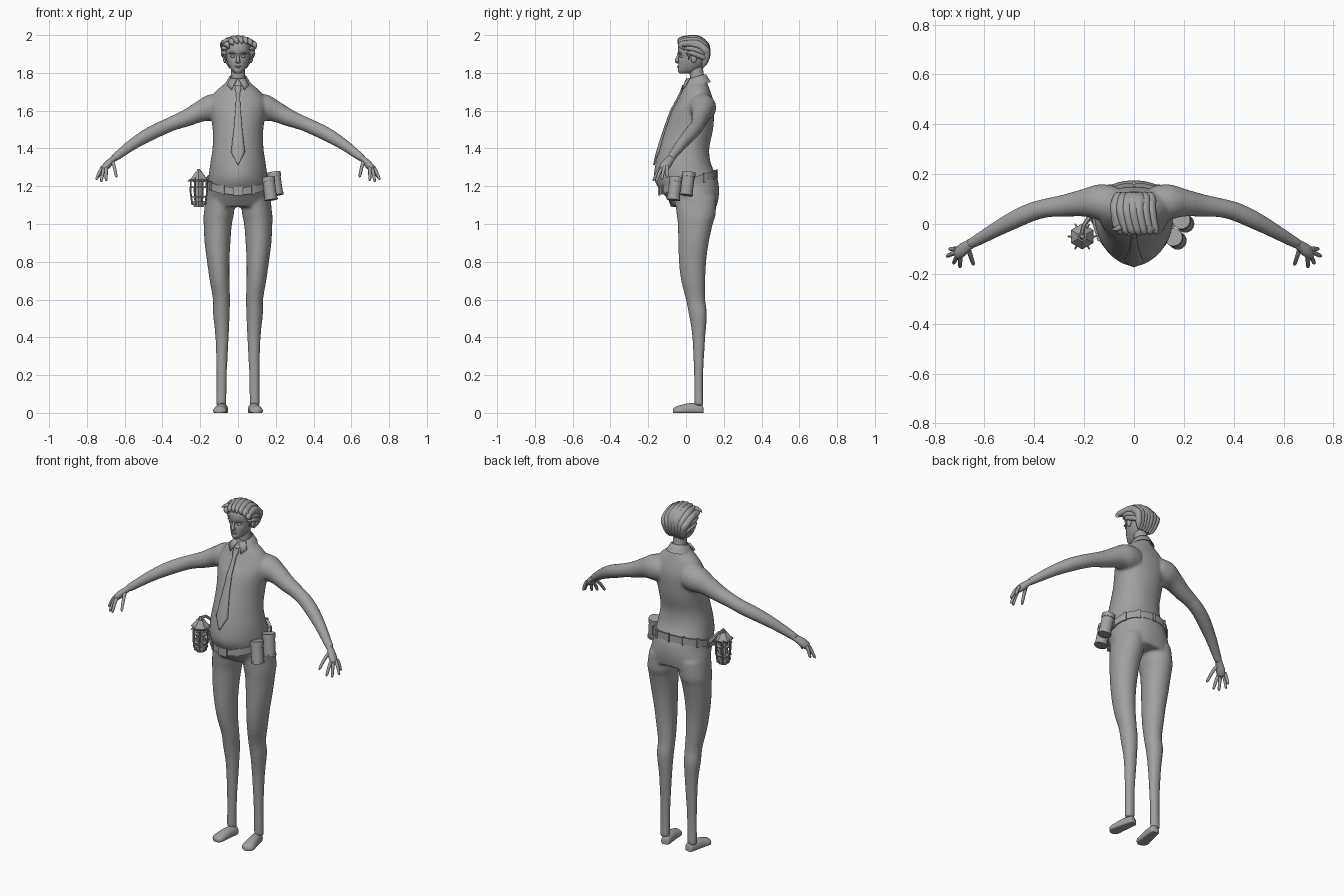
import bpy, bmesh, math
from mathutils import Vector, Matrix

if "Cube" in bpy.data.objects:
    bpy.data.objects.remove(bpy.data.objects["Cube"])

grey = bpy.data.materials.new("plain grey")
grey.use_nodes = True
COLOUR = (0.36, 0.36, 0.36, 1)
grey.diffuse_color = COLOUR
grey.node_tree.nodes["Principled BSDF"].inputs["Base Color"].default_value = COLOUR


def finish(bm, name, angle=50, voxel=0, thick=0):
    """Turn a bmesh into a named object with shading and optional modifiers."""
    bmesh.ops.recalc_face_normals(bm, faces=bm.faces)
    me = bpy.data.meshes.new(name)
    bm.to_mesh(me)
    bm.free()
    me.materials.append(grey)
    me.polygons.foreach_set("use_smooth", [angle > 0] * len(me.polygons))
    if angle:
        me.set_sharp_from_angle(angle=math.radians(angle))
    ob = bpy.data.objects.new(name, me)
    bpy.context.collection.objects.link(ob)
    if thick:
        mod = ob.modifiers.new("thickness", 'SOLIDIFY')
        mod.thickness, mod.offset = thick, 0
    if voxel:
        mod = ob.modifiers.new("fuse", 'REMESH')
        mod.mode, mod.voxel_size, mod.use_smooth_shade = 'VOXEL', voxel, True
        mod = ob.modifiers.new("soften", 'SMOOTH')
        mod.factor, mod.iterations = 0.5, 8
    return ob


def curve(rows, t):
    """Smooth interpolation through table rows at index t."""
    i = max(0, min(int(t), len(rows) - 2))
    f, last = t - i, len(rows) - 1
    a, b, c, d = (rows[max(0, min(k, last))] for k in (i - 1, i, i + 1, i + 2))
    return [q + f * ((r - p) + f * ((2*p - 5*q + 4*r - s) + f * (3*(q - r) + s - p))) / 2
            for p, q, r, s in zip(a, b, c, d)]


def at_height(rows, z):
    """Interpolate a table whose first column falls with height."""
    for i in range(len(rows) - 1):
        if z >= rows[i + 1][0]:
            break
    f = (rows[i][0] - z) / (rows[i][0] - rows[i + 1][0])
    return curve(rows, i + max(0, min(1, f)))


def dense(rows, step=4):
    return [curve(rows, k / step) for k in range((len(rows) - 1) * step + 1)]


def loft(bm, rings, closed=False):
    vs = [[bm.verts.new(p) for p in r] for r in rings]
    n = len(vs[0])
    pairs = list(zip(vs, vs[1:])) + ([(vs[-1], vs[0])] if closed else [])
    for a, b in pairs:
        for k in range(n):
            bm.faces.new((a[k], a[(k + 1) % n], b[(k + 1) % n], b[k]))
    if not closed:
        bm.faces.new(vs[0])
        bm.faces.new(vs[-1])


def tube(bm, rows, sides=12, flat=1, step=4):
    """Round limb along rows of x, y, z, radius."""
    pts = dense(rows, step)
    u, rings = Vector((0.3, 0.5, 1)), []
    for i, (x, y, z, r) in enumerate(pts):
        t = Vector(pts[min(i + 1, len(pts) - 1)][:3]) - Vector(pts[max(i - 1, 0)][:3])
        t.normalize()
        u = (u - t * u.dot(t)).normalized()
        w = t.cross(u)
        r = max(r, 0.001)
        rings.append([Vector((x, y, z)) + r * (math.cos(a) * u * flat + math.sin(a) * w)
                      for a in (math.tau * k / sides for k in range(sides))])
    loft(bm, rings)


def blob(bm, loc, size, seg=16):
    m = Matrix.Translation(loc) @ Matrix.Diagonal((*size, 1))
    bmesh.ops.create_uvsphere(bm, u_segments=seg, v_segments=seg // 2, radius=1, matrix=m)


def drum(bm, loc, r1, r2, h, sides=20, rot=(0, 0)):
    m = Matrix.Translation(loc) @ Matrix.Rotation(rot[0], 4, 'X') @ Matrix.Rotation(rot[1], 4, 'Y')
    bmesh.ops.create_cone(bm, cap_ends=True, segments=sides, radius1=r1, radius2=r2, depth=h, matrix=m)


def mirrored(rows, s):
    return [(s * r[0], *r[1:]) for r in rows]


# Section outline: half width, front and back depth at a given angle
def outline(z, hw, yf, yb, a, grow=0, pf=1.15, pb=0.9):
    c, s = math.cos(a), math.sin(a)
    cy = yf + 0.58 * (yb - yf)
    x = (hw + grow) * math.copysign(abs(c) ** (pf if s < 0 else pb), c)
    y = cy + s * ((cy - yf if s < 0 else yb - cy) + grow)
    return Vector((x, y, z))


def angles(n):
    return [math.tau * k / n for k in range(n)]


# Clothed body: torso, legs and arms fused together
TORSO = [(1.77, .045, .005, .105), (1.74, .075, -.008, .115), (1.70, .12, -.022, .13),
         (1.65, .147, -.047, .145), (1.60, .148, -.075, .15), (1.50, .134, -.11, .143),
         (1.40, .135, -.142, .123), (1.32, .147, -.162, .132), (1.25, .156, -.17, .163),
         (1.20, .16, -.152, .174), (1.15, .17, -.112, .174), (1.09, .178, -.065, .163)]
LEG = [(1.14, .015, .168, -.06, .16), (1.05, .022, .182, -.05, .157), (1.0, .032, .182, -.044, .142),
       (.9, .04, .177, -.041, .12), (.8, .045, .164, -.038, .107), (.7, .045, .15, -.026, .102),
       (.6, .042, .133, -.001, .102), (.52, .044, .132, .015, .111), (.4, .049, .12, .033, .102),
       (.2, .059, .114, .042, .091), (.04, .061, .116, .043, .092)]
ARM = [(.08, .085, 1.62, .068), (.14, .088, 1.615, .072), (.2, .085, 1.595, .056), (.27, .075, 1.562, .046),
       (.34, .066, 1.535, .039), (.4, .052, 1.509, .038), (.47, .022, 1.475, .037),
       (.55, -.02, 1.427, .031), (.62, -.06, 1.376, .025), (.66, -.082, 1.345, .021)]
bm = bmesh.new()
loft(bm, [[outline(*row, a) for a in angles(40)] for row in dense(TORSO)])
for s in (1, -1):
    loft(bm, [[outline(z, (x1 - x0) / 2, yf, yb, a, 0, 1, 1) + Vector((s * (x0 + x1) / 2, 0, 0))
               for a in angles(24)] for z, x0, x1, yf, yb in dense(LEG)])
    tube(bm, mirrored(ARM, s), 20)
finish(bm, "clothed_body", 180, voxel=0.008)

# Trouser cuffs and shoes
SHOE = [(.092, .016, .03), (.08, .026, .048), (.03, .03, .052), (-.01, .033, .046),
        (-.045, .035, .036), (-.06, .027, .03), (-.069, .012, .02)]
for s, side in ((1, "left"), (-1, "right")):
    bm = bmesh.new()
    turn = Matrix.Translation((s * .09, 0, 0)) @ Matrix.Rotation(s * .16, 4, 'Z')
    loft(bm, [[turn @ Vector((hw * math.cos(a), y, max(0, h * (.3 + .7 * math.sin(a)))))
               for a in angles(20)] for y, hw, h in dense(SHOE)])
    finish(bm, side + "_shoe")

    # Hand with palm, four fingers and thumb
    bm = bmesh.new()
    tube(bm, mirrored([(.64, -.07, 1.36, .02), (.665, -.086, 1.34, .022), (.69, -.105, 1.315, .027),
                       (.708, -.12, 1.295, .022), (.712, -.123, 1.288, .008)], s), 14, .75)
    FINGERS = [((.714, -.1, 1.305), (.738, -.1, 1.25)), ((.714, -.112, 1.302), (.748, -.128, 1.24)),
               ((.708, -.124, 1.298), (.723, -.156, 1.23)), ((.698, -.128, 1.3), (.698, -.17, 1.235)),
               ((.665, -.1, 1.33), (.645, -.16, 1.255))]
    for a, b in FINGERS:
        mid = [(p + q) / 2 for p, q in zip(a, b)]
        mid[2] += .008
        tube(bm, mirrored([(*a, .01), (*mid, .009), (*b, .007), (b[0], b[1], b[2] - .006, .001)], s), 8)
    finish(bm, side + "_hand", 80)

# Head with eye sockets, nose, lips, ears and neck
HEAD = [(1.992, .025, .01, .07), (1.97, .058, -.025, .108), (1.94, .069, -.041, .118), (1.9, .067, -.042, .12),
        (1.865, .06, -.04, .112), (1.835, .048, -.041, .09), (1.81, .031, -.043, .06), (1.797, .015, -.034, .02)]
bm = bmesh.new()
loft(bm, [[outline(*row, a, 0, .9, .9) for a in angles(40)] for row in dense(HEAD)])
for v in bm.verts:
    if v.co.y < .02:
        d = ((abs(v.co.x) - .028) / .018) ** 2 + ((v.co.z - 1.888) / .014) ** 2
        v.co.y += .011 * math.exp(-d)
tube(bm, [(0, .065, 1.72, .043), (0, .058, 1.78, .038), (0, .052, 1.84, .036)], 20)
tube(bm, [(0, -.038, 1.9, .006), (0, -.045, 1.88, .008), (0, -.048, 1.862, .011), (0, -.04, 1.852, .004)])
for z, w in ((1.836, .018), (1.83, .014)):
    blob(bm, (0, -.041, z), (w, .006, .004))
for s in (1, -1):
    blob(bm, (s * .027, -.026, 1.887), (.012, .009, .007))
    blob(bm, (s * .008, -.043, 1.857), (.006, .008, .005))
    blob(bm, (s * .07, .042, 1.878), (.01, .016, .026))
    tube(bm, mirrored([(.01, -.042, 1.9, .003), (.028, -.04, 1.906, .005), (.047, -.028, 1.902, .002)], s), 8)
finish(bm, "head", 80)

# Swept hair built from a cap and overlapping locks
bm = bmesh.new()
blob(bm, (0, .057, 1.925), (.078, .072, .066), 24)
for k in range(7):
    x = (k - 3) * .024
    drop = 5 * x * x
    tube(bm, [(x + .022, -.042 + abs(x) * .3, 1.955 - drop, .004), (x + .016, -.03, 1.974 - drop, .014),
              (x + .005, .01, 1.981 - drop, .018), (x - .004, .06, 1.979 - drop, .02),
              (x * .95, .098, 1.95 - drop, .021), (x * .85, .11, 1.905, .02),
              (x * .7, .1, 1.86, .017), (x * .6, .088, 1.825, .003)], 8)
for s in (1, -1):
    for k in range(3):
        z = 1.955 - k * .024
        tube(bm, mirrored([(.06, -.03 + k * .016, z - .006, .003), (.074, -.005 + k * .014, z, .012),
                           (.077, .05, z - .008, .014), (.06, .1, z - .03, .014), (.04, .115, z - .05, .003)], s), 8)
    tube(bm, mirrored([(.068, .02, 1.93, .01), (.071, .016, 1.9, .007), (.066, .012, 1.868, .002)], s), 8)
    tube(bm, mirrored([(.05, -.01, 1.975, .012), (.07, -.02, 1.968, .01), (.09, -.022, 1.955, .002)], s), 8)
finish(bm, "hair", 80)


# Tie lying on the belly
def on_front(x, z, lift):
    _, hw, yf, yb = at_height(TORSO, z)
    cy = yf + .58 * (yb - yf)
    c = min(1, abs(x) / hw) ** (1 / 1.15)
    return Vector((x, cy - math.sqrt(1 - c * c) * (cy - yf) - lift, z))


TIE = [(1.735, .013), (1.715, .017), (1.69, .009), (1.6, .014), (1.5, .022), (1.38, .036), (1.312, .001)]
bm = bmesh.new()
rows = []
for i in range(len(TIE) - 1):
    (za, wa), (zb, wb) = TIE[i], TIE[i + 1]
    for f in (0, .25, .5, .75):
        w, z = wa + f * (wb - wa), za + f * (zb - za)
        rows.append([bm.verts.new(on_front(w * k, z, .006)) for k in (-1, -.5, 0, .5, 1)])
rows.append([bm.verts.new(on_front(TIE[-1][1] * k, TIE[-1][0], .006)) for k in (-1, -.5, 0, .5, 1)])
for a, b in zip(rows, rows[1:]):
    for k in range(4):
        bm.faces.new((a[k], a[k + 1], b[k + 1], b[k]))
finish(bm, "tie", 40, thick=.009)

# Shirt collar with two front points
bm = bmesh.new()
profile = [(1.745, .07), (1.785, .047), (1.787, .043), (1.75, .058)]
loft(bm, [[Vector((r * math.cos(a), .058 + r * 1.05 * math.sin(a), z + .012 * math.sin(a) - .006))
           for z, r in profile] for a in angles(32)], True)
finish(bm, "collar", 40)
bm = bmesh.new()
for s in (1, -1):
    bm.faces.new([bm.verts.new((s * x, y, z)) for x, y, z in
                  ((.003, .004, 1.768), (.04, .018, 1.772), (.058, .0, 1.735), (.034, -.022, 1.712))])
finish(bm, "collar_points", 30, thick=.007)


# Sloping belt that follows the waist
def waist(a, grow):
    z = 1.2
    for _ in range(8):
        p = outline(*at_height(TORSO, z), a, grow)
        z = 1.178 + .3 * (p.y + .13)
    return p


bm = bmesh.new()
loft(bm, [[waist(a, g) + Vector((0, 0, h)) for g, h in ((-.015, .02), (.009, .02), (.009, -.02), (-.015, -.02))]
          for a in angles(64)], True)
finish(bm, "belt", 40)
bm = bmesh.new()
for a in angles(12):
    p = waist(a - math.pi / 2, .008)
    wide = .055 if a == 0 else .014
    m = Matrix.Translation(p) @ Matrix.Rotation(math.atan2(p.y - .03, p.x) + math.pi / 2, 4, 'Z')
    bmesh.ops.create_cube(bm, size=1, matrix=m @ Matrix.Diagonal((wide, .012, .05, 1)))
finish(bm, "belt_loops_and_buckle", 30)

# Two round canisters on the left hip
bm = bmesh.new()
for x, y, z in ((.167, -.06, 1.187), (.198, .008, 1.213)):
    tilt = (-.12, -.14)
    axis = Matrix.Rotation(tilt[0], 3, 'X') @ Matrix.Rotation(tilt[1], 3, 'Y') @ Vector((0, 0, 1))
    c = Vector((x, y, z))
    drum(bm, c, .033, .033, .115, 24, tilt)
    for off, h in ((.05, .025), (-.056, .01)):
        drum(bm, c + axis * off, .036, .036, h, 24, tilt)
finish(bm, "belt_canisters", 40)

# Caged lantern on the right hip
LX, LY = -.208, -.05
bm = bmesh.new()
for z, r1, r2, h in ((1.255, .052, .02, .04), (1.23, .044, .052, .012), (1.17, .026, .026, .12),
                     (1.102, .03, .038, .022), (1.118, .04, .04, .01), (1.282, .014, .008, .016)):
    drum(bm, (LX, LY, z), r1, r2, h, 6)
for a in angles(6):
    c, s = math.cos(a), math.sin(a)
    tube(bm, [(LX + r * c, LY + r * s, z, .005) for r, z in ((.034, 1.1), (.043, 1.17), (.042, 1.235))], 5, 1, 1)
    tube(bm, [(LX + r * c, LY + r * s, z, q) for r, z, q in ((.03, 1.245, .006), (.058, 1.225, .003))], 5, 1, 1)
for z in (1.145, 1.195):
    drum(bm, (LX, LY, z), .045, .045, .007, 6)
tube(bm, [(LX, LY, 1.275, .008), (LX + .005, -.01, 1.28, .008), (-.175, .03, 1.235, .012)], 6, 1, 2)
finish(bm, "lantern", 0)
